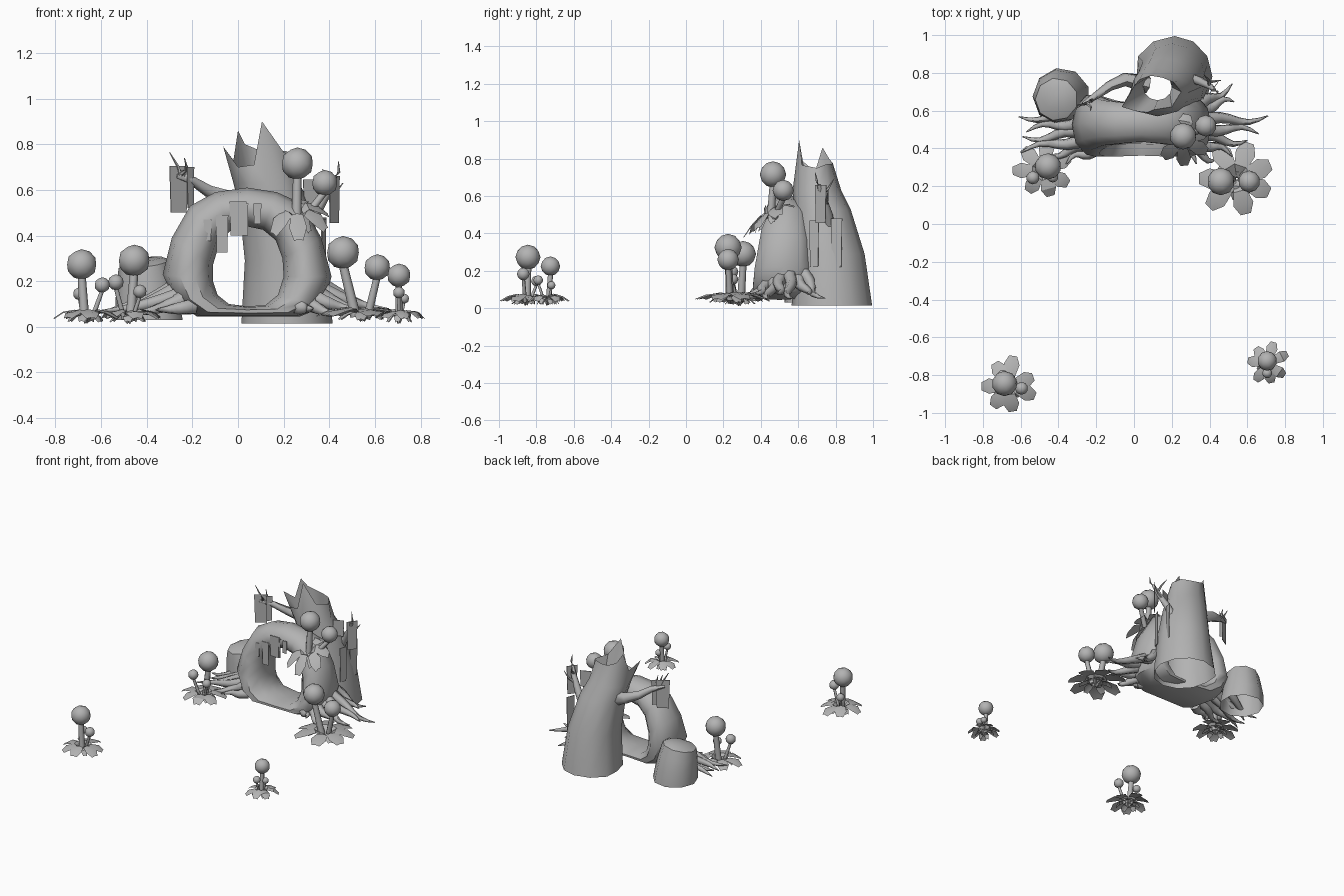
import bpy, math, random
from mathutils import Vector
random.seed(4)
TAU = 2 * math.pi
grey = bpy.data.materials.new("stone_grey")
grey.diffuse_color = (0.45, 0.45, 0.45, 1)


def make(name, verts, faces, angle=40):
    me = bpy.data.meshes.new(name)
    me.from_pydata([tuple(v) for v in verts], [], faces)
    me.materials.append(grey)
    ob = bpy.data.objects.new(name, me)
    bpy.context.collection.objects.link(ob)
    bpy.ops.object.select_all(action='DESELECT')
    ob.select_set(True)
    bpy.context.view_layer.objects.active = ob
    bpy.ops.object.mode_set(mode='EDIT')
    bpy.ops.mesh.select_all(action='SELECT')
    bpy.ops.mesh.normals_make_consistent(inside=False)
    bpy.ops.object.mode_set(mode='OBJECT')
    bpy.ops.object.shade_smooth_by_angle(angle=math.radians(angle))
    return ob


def loft(name, rings, loop=False, cap_start=False, cap_end=False, angle=50):
    n, m = len(rings[0]), len(rings)
    verts = [v for r in rings for v in r]
    faces = []
    for i in range(m if loop else m - 1):
        a, b = i * n, (i + 1) % m * n
        faces += [(a + j, a + (j + 1) % n, b + (j + 1) % n, b + j) for j in range(n)]
    if cap_start:
        faces.append(tuple(range(n - 1, -1, -1)))
    if cap_end:
        faces.append(tuple(range((m - 1) * n, m * n)))
    return make(name, verts, faces, angle)


def tube(name, pts, radii, sides=6):
    pts = [Vector(p) for p in pts]
    rings = []
    for i, p in enumerate(pts):
        d = (pts[min(i + 1, len(pts) - 1)] - pts[max(i - 1, 0)]).normalized()
        u = d.cross(Vector((0.13, 0.21, 1) if abs(d.z) < 0.9 else (1, 0, 0))).normalized()
        w = d.cross(u)
        rings.append([p + radii[i] * (u * math.cos(TAU * k / sides) + w * math.sin(TAU * k / sides))
                      for k in range(sides)])
    return loft(name, rings, cap_start=True, cap_end=True, angle=60)


def ball(name, c, r):
    bpy.ops.mesh.primitive_ico_sphere_add(subdivisions=2, radius=r, location=c)
    ob = bpy.context.object
    ob.name = name
    ob.data.materials.append(grey)
    bpy.ops.object.shade_smooth_by_angle(angle=math.radians(40))


# Ring-shaped arch: inner x, z, outer x, z, front y, back y
arch = [(0.04, 0.44, 0.04, 0.61, 0.43, 0.64), (-0.03, 0.425, -0.10, 0.59, 0.42, 0.65),
        (-0.08, 0.37, -0.21, 0.53, 0.41, 0.66), (-0.11, 0.27, -0.29, 0.39, 0.385, 0.68),
        (-0.11, 0.20, -0.33, 0.23, 0.36, 0.69), (-0.09, 0.14, -0.275, 0.11, 0.35, 0.68),
        (-0.04, 0.10, -0.18, 0.045, 0.35, 0.66), (0.04, 0.09, 0.04, 0.045, 0.355, 0.64),
        (0.12, 0.095, 0.27, 0.045, 0.35, 0.65), (0.175, 0.14, 0.37, 0.085, 0.35, 0.67),
        (0.20, 0.22, 0.41, 0.22, 0.36, 0.68), (0.195, 0.30, 0.365, 0.39, 0.385, 0.67),
        (0.165, 0.38, 0.28, 0.54, 0.41, 0.66), (0.11, 0.425, 0.17, 0.59, 0.42, 0.65)]
rings = []
for ix, iz, ox, oz, y0, y1 in arch:
    ring = []
    for k in range(10):
        c, s = math.cos(TAU * k / 10), math.sin(TAU * k / 10)
        t = 0.5 + 0.5 * c
        ring.append((ix + (ox - ix) * t, (y0 + y1) / 2 + (y1 - y0) / 2 * s, iz + (oz - iz) * t))
    rings.append(ring)
loft("arch", rings, loop=True)

# Hollow leaning trunk: centre x, y, radius x, y, z, flare of the back left corner
trunk = [(0.215, 0.78, 0.2, 0.215, 0.015, 0.12), (0.205, 0.765, 0.175, 0.19, 0.29, 0.04),
         (0.16, 0.73, 0.155, 0.15, 0.53, 0), (0.125, 0.70, 0.145, 0.13, 0.63, 0)]
N = 12
rings = []
for cx, cy, rx, ry, z, f in trunk:
    g = [1 + f * (k in (4, 5)) for k in range(N)]
    rings.append([(cx + g[k] * rx * math.cos(TAU * k / N), cy + ry * math.sin(TAU * k / N), z)
                  for k in range(N)])
# Jagged rim, counter-clockwise from the right
rim = [(0.25, 0.70, 0.75), (0.21, 0.75, 0.77), (0.15, 0.775, 0.77), (0.09, 0.785, 0.775),
       (0.03, 0.765, 0.80), (0.0, 0.73, 0.86), (-0.02, 0.69, 0.73), (-0.065, 0.62, 0.79),
       (0.0, 0.60, 0.70), (0.07, 0.59, 0.71), (0.105, 0.605, 0.90), (0.20, 0.62, 0.765)]
rings.append(rim)
loft("broken_trunk", rings)
inner = [(0.125 + 0.075 * math.cos(TAU * k / N), 0.725 + 0.07 * math.sin(TAU * k / N), 0.56) for k in range(N)]
loft("trunk_hollow", [inner, rim])

# Short leaning stump with a slanted top
rings = []
for r, z, dx, dy in [(0.152, 0.03, 0, 0), (0.142, 0.12, -0.01, 0), (0.128, 0.21, -0.018, -0.01),
                     (0.113, 0.275, -0.025, -0.015), (0.07, 0.295, -0.02, -0.01)]:
    rings.append([(-0.385 + dx + r * math.cos(TAU * (k + .5) / 9), 0.675 + dy + r * math.sin(TAU * (k + .5) / 9),
                   z + r * (z - 0.03) * 0.8 * math.cos(TAU * (k + .5) / 9 - 0.7)) for k in range(9)])
loft("stump", rings, cap_end=True)

# Roots spreading from the arch feet: start x, y, z, tip x, y
roots = [(-0.26, 0.60, 0.20, -0.61, 0.555), (-0.27, 0.54, 0.18, -0.57, 0.50), (-0.27, 0.49, 0.16, -0.59, 0.45),
         (-0.25, 0.45, 0.14, -0.60, 0.39), (-0.24, 0.42, 0.12, -0.46, 0.36), (-0.20, 0.40, 0.09, -0.36, 0.33),
         (0.33, 0.62, 0.20, 0.52, 0.73), (0.34, 0.60, 0.17, 0.53, 0.66), (0.35, 0.55, 0.19, 0.71, 0.56),
         (0.35, 0.51, 0.17, 0.66, 0.49), (0.34, 0.47, 0.15, 0.60, 0.43), (0.33, 0.44, 0.13, 0.52, 0.37),
         (0.30, 0.41, 0.11, 0.43, 0.33), (0.26, 0.40, 0.09, 0.33, 0.33)]
for i, (x, y, z, tx, ty) in enumerate(roots):
    pts, rad = [], []
    for k in range(8):
        t = k / 7
        w = 0.022 * math.sin(t * TAU * 1.1 + i % 2 * math.pi) * t ** 0.5
        pts.append((x + (tx - x) * t, y + (ty - y) * t + w,
                    0.065 + (z - 0.065) * (1 - t) ** 1.6 + 0.015 * t * math.sin(3 * i)))
        rad.append(0.036 * (1 - t) ** 0.8 + 0.003)
    tube(f"root_{i}", pts, rad)

# Branches and twigs
tube("left_branch", [(0.07, 0.74, 0.52), (-0.05, 0.765, 0.565), (-0.13, 0.73, 0.595), (-0.20, 0.68, 0.64),
                     (-0.27, 0.635, 0.66)], [0.05, 0.036, 0.027, 0.02, 0.01])
tube("right_branch", [(0.28, 0.77, 0.40), (0.34, 0.76, 0.50), (0.40, 0.73, 0.60), (0.425, 0.71, 0.66)],
     [0.035, 0.025, 0.018, 0.01])
for i, (a, b) in enumerate([((-0.25, 0.64, 0.66), (-0.30, 0.63, 0.765)), ((-0.23, 0.65, 0.65), (-0.235, 0.66, 0.74)),
                            ((-0.25, 0.64, 0.67), (-0.23, 0.60, 0.72)), ((0.42, 0.71, 0.65), (0.44, 0.69, 0.725)),
                            ((0.40, 0.73, 0.61), (0.37, 0.79, 0.69)), ((0.36, 0.75, 0.55), (0.46, 0.76, 0.63))]):
    mid = (Vector(a) + Vector(b)) / 2 + Vector((0.012, 0, -0.01))
    tube(f"twig_{i}", [a, mid, b], [0.010, 0.007, 0.002], 5)

# Hanging strips: centre x, y, width along x, along y, bottom z, top z
strips = [(-0.26, 0.64, 0.08, 0.05, 0.50, 0.705), (-0.208, 0.66, 0.03, 0.03, 0.52, 0.70),
          (-0.133, 0.415, 0.035, 0, 0.375, 0.47), (-0.07, 0.42, 0.055, 0, 0.325, 0.49),
          (0.0, 0.425, 0.075, 0, 0.40, 0.55), (0.03, 0.43, 0.03, 0, 0.40, 0.54), (0.085, 0.42, 0.035, 0, 0.45, 0.54),
          (0.255, 0.41, 0.035, 0, 0.34, 0.42), (0.422, 0.72, 0.045, 0.06, 0.455, 0.66),
          (0.32, 0.71, 0.07, 0.03, 0.53, 0.645), (0.375, 0.685, 0.02, 0.05, 0.22, 0.47),
          (0.375, 0.805, 0.02, 0.06, 0.22, 0.48)]
for i, (x, y, wx, wy, z0, z1) in enumerate(strips):
    d, n = Vector((wx / 2, wy / 2, 0)), Vector((wy, -wx, 0)).normalized() * 0.002
    c = Vector((x, y, 0))
    rings = [[c + s * d * f + m * n + Vector((0, 0, z)) for s, m in ((-1, -1), (1, -1), (1, 1), (-1, 1))]
             for z, f in ((z0, 0.85), (z1, 1))]
    loft(f"hanging_strip_{i}", rings, cap_start=True, cap_end=True, angle=20)


def rosette(name, c, R, n=7, droop=0.0, tilt=0.0, lift=0.03):
    # Broad folded leaves around a centre
    verts, faces = [], []
    for i in range(n):
        a = TAU * (i + random.uniform(-.15, .15)) / n + 0.4
        L = R * random.uniform(0.9, 1.08)
        e, s = Vector((math.cos(a), math.sin(a), 0)), Vector((-math.sin(a), math.cos(a), 0))
        b = len(verts)
        for t, w, h in [(0.04, 0.08, -0.5), (0.35, 0.18, 0.8), (0.72, 0.27, 0.5), (1.0, 0.14, -0.3)]:
            z = lift * h * random.uniform(0.8, 1.2) - droop * t * t
            for q in (-1, 0, 1):
                off = e * L * t + s * (w * R * q)
                verts.append(Vector(c) + off + Vector((0, 0, z + tilt * off.y - (0.006 if q else 0))))
        for k in range(3):
            faces += [(b + 3 * k + j, b + 3 * k + j + 1, b + 3 * k + j + 4, b + 3 * k + j + 3) for j in (0, 1)]
    make(name, verts, faces, 30)


def plant(name, c, R, balls, **kw):
    # Rosette with round heads on stems
    rosette(name + "_leaves", c, R, **kw)
    rosette(name + "_under_leaves", (c[0], c[1], c[2] - 0.015), R * 0.55, n=6, **kw)
    for i, (x, y, z, r) in enumerate(balls):
        foot = (c[0] + (x - c[0]) * 0.35, c[1] + (y - c[1]) * 0.35, c[2] - 0.015)
        tube(f"{name}_stem_{i}", [foot, (x, y, z - r * 0.7)], [r * 0.32, r * 0.27], 7)
        ball(f"{name}_head_{i}", (x, y, z), r)


plant("far_left_plant", (-0.665, -0.855, 0.05), 0.152,
      [(-0.685, -0.845, 0.273, 0.067), (-0.595, -0.87, 0.183, 0.034), (-0.695, -0.80, 0.145, 0.028)])
plant("far_right_plant", (0.705, -0.74, 0.05), 0.112,
      [(0.705, -0.725, 0.225, 0.052), (0.705, -0.79, 0.15, 0.026), (0.728, -0.72, 0.123, 0.022)])
plant("near_left_plant", (-0.48, 0.285, 0.05), 0.152,
      [(-0.455, 0.305, 0.29, 0.07), (-0.535, 0.245, 0.195, 0.035), (-0.43, 0.25, 0.155, 0.03)])
plant("near_right_plant", (0.545, 0.24, 0.06), 0.20,
      [(0.46, 0.225, 0.325, 0.073), (0.61, 0.225, 0.26, 0.058)])
plant("arch_plant", (0.255, 0.445, 0.50), 0.145,
      [(0.26, 0.465, 0.715, 0.071), (0.38, 0.52, 0.63, 0.057)], droop=0.025, tilt=0.6)
